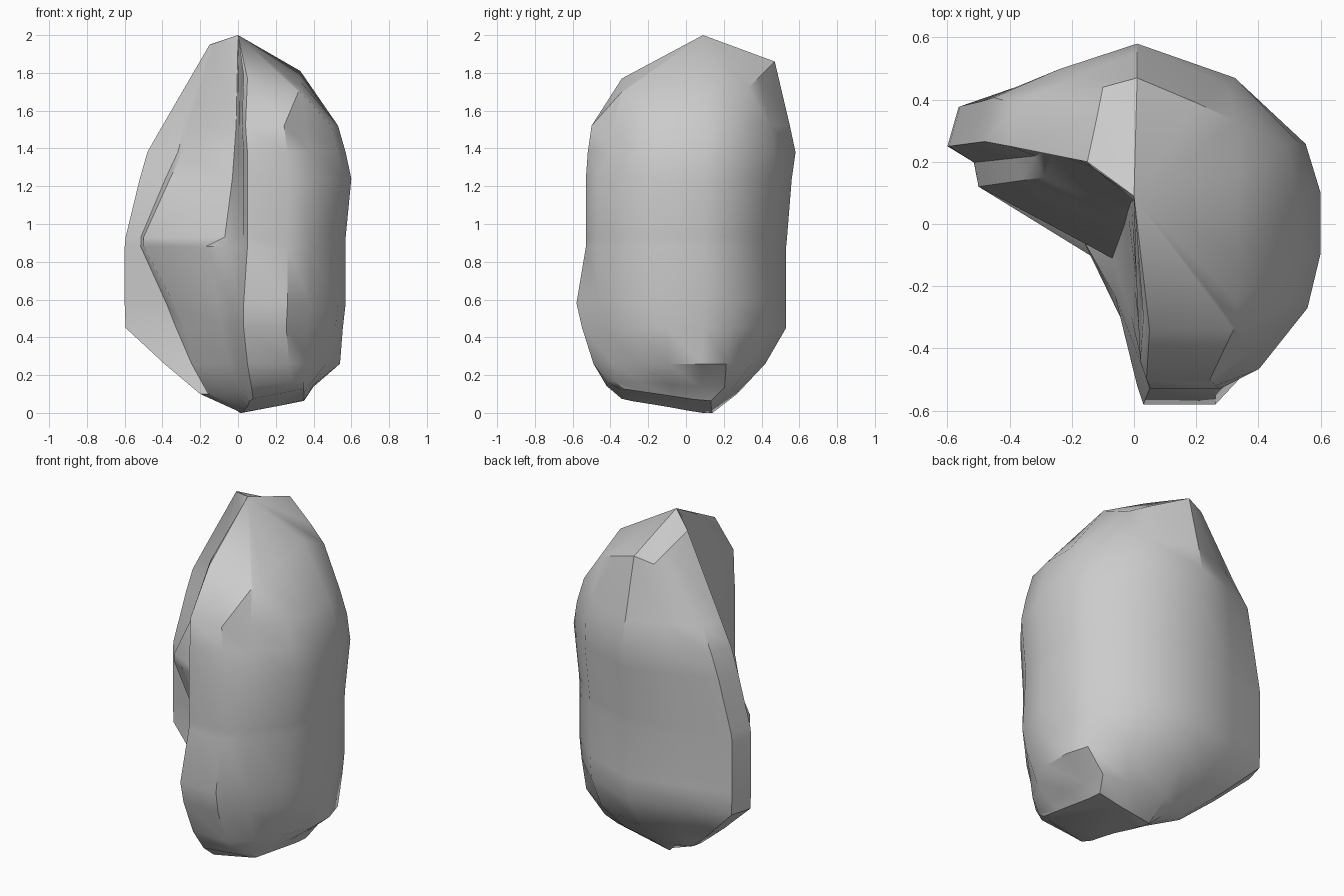
import bpy, bmesh

# Levels: z, wing tip x, wing tip y, back y, right x, front y,
#         bulge x, bulge y, inner corner x, inner corner y, front edge x, squareness
LEVELS = [
    (0.00, .02, .09, .14, .35, -.34, .03, .02, .05, -.10, .08, 1.0),
    (0.10, -.20, .14, .27, .40, -.42, -.15, .08, -.02, -.15, .07, .6),
    (0.26, -.39, .20, .42, .54, -.49, -.22, .14, -.05, -.18, .05, .1),
    (0.45, -.595, .25, .53, .555, -.55, -.28, .14, -.09, -.15, .03, 0),
    (0.58, -.60, .25, .53, .57, -.58, -.34, .13, -.11, -.12, .03, 0),
    (0.88, -.60, .25, .53, .57, -.53, -.50, .12, -.17, -.04, .05, 0),
    (0.93, -.595, .25, .535, .57, -.53, -.50, .12, -.07, -.11, .05, 0),
    (1.24, -.52, .26, .56, .60, -.53, -.36, .14, -.03, .00, .05, 0),
    (1.38, -.48, .265, .58, .57, -.52, -.29, .15, -.02, .04, .05, 0),
    (1.52, -.40, .25, .55, .53, -.50, -.26, .23, -.01, .07, .04, 0),
]
# Slanted rim just under the peak, in the same order as a section
RIM = [(-.15, .2, 1.95), (-.12, .34, 1.88), (-.1, .44, 1.83), (.01, .47, 1.86),
       (.2, .39, 1.78), (.33, .33, 1.72), (.33, .14, 1.81), (.33, -.1, 1.755),
       (.33, -.25, 1.72), (.33, -.33, 1.7), (.32, -.34, 1.7), (.05, -.34, 1.77),
       (.03, -.3, 1.78), (.03, -.03, 1.88), (.0, .075, 1.98), (-.13, .18, 1.955),
       (-.145, .193, 1.95)]
# Right-hand columns as fractions of (right x, back/front y): rounded, then squared
ROUND = [(.57, .81), (.92, .46), (1, .18), (1, -.18), (.93, -.51), (.67, -.88), (.46, -1)]
SQUARE = [(.6, .95), (1, .95), (1, .3), (1, -.2), (1, -.6), (1, -.97), (.9, -1)]


def section(z, xl, yt, yb, xr, yf, bx, by, cx, cy, xe, q):
    """One outline, running from the wing tip round the back."""
    pts = [(xl, yt), (xl * .94, yt + .45 * (yb - yt)),
           (xl * .5, yt + .74 * (yb - yt)), (.01, yb)]
    for k, (r, s) in enumerate(zip(ROUND, SQUARE)):
        fx, fy = (a + (b - a) * q for a, b in zip(r, s))
        # Front cheek is full at mid height and hollowed above and below
        if k == 5 and not .6 < z < 1.3:
            fy += .1 * (1 - q)
        if k == 4 and .1 < z < .4:
            fx *= .92
        pts.append((fx * xr, fy * yb if fy > 0 else -fy * yf))
    ex, ey = xe - .02, yf + .06
    pts += [(xe, yf), (ex, ey),
            (cx + .55 * (ex - cx), cy + .45 * (ey - cy)), (cx, cy), (bx, by),
            (bx + .15 * (xl - bx), by + .6 * (yt - by))]
    # The foot slopes up towards the right and the front
    tilt = max(0, 1 - z / .2)
    return [(x, y, z + tilt * (.2 * max(0, x - .03) + .15 * max(0, .09 - y)))
            for x, y in pts]


# Cupped rock: outlines lofted upwards
bm = bmesh.new()
outlines = [section(*lv) for lv in LEVELS] + [RIM]
rings = [[bm.verts.new(p) for p in o] for o in outlines]
n = len(RIM)
for low, high in zip(rings, rings[1:]):
    for i in range(n):
        j = (i + 1) % n
        bm.faces.new((low[i], low[j], high[j], high[i]))

# Pointed peak and flat slanted foot
peak = bm.verts.new((0, .09, 2))
for i in range(n):
    bm.faces.new((rings[-1][i], rings[-1][(i + 1) % n], peak))
bm.faces.new(rings[0])
bmesh.ops.recalc_face_normals(bm, faces=bm.faces)

mesh = bpy.data.meshes.new("cupped_rock")
bm.to_mesh(mesh)
bm.free()
rock = bpy.data.objects.new("cupped_rock", mesh)
bpy.context.collection.objects.link(rock)
bpy.context.view_layer.objects.active = rock
rock.select_set(True)
bpy.ops.object.shade_smooth_by_angle(angle=0.65)
